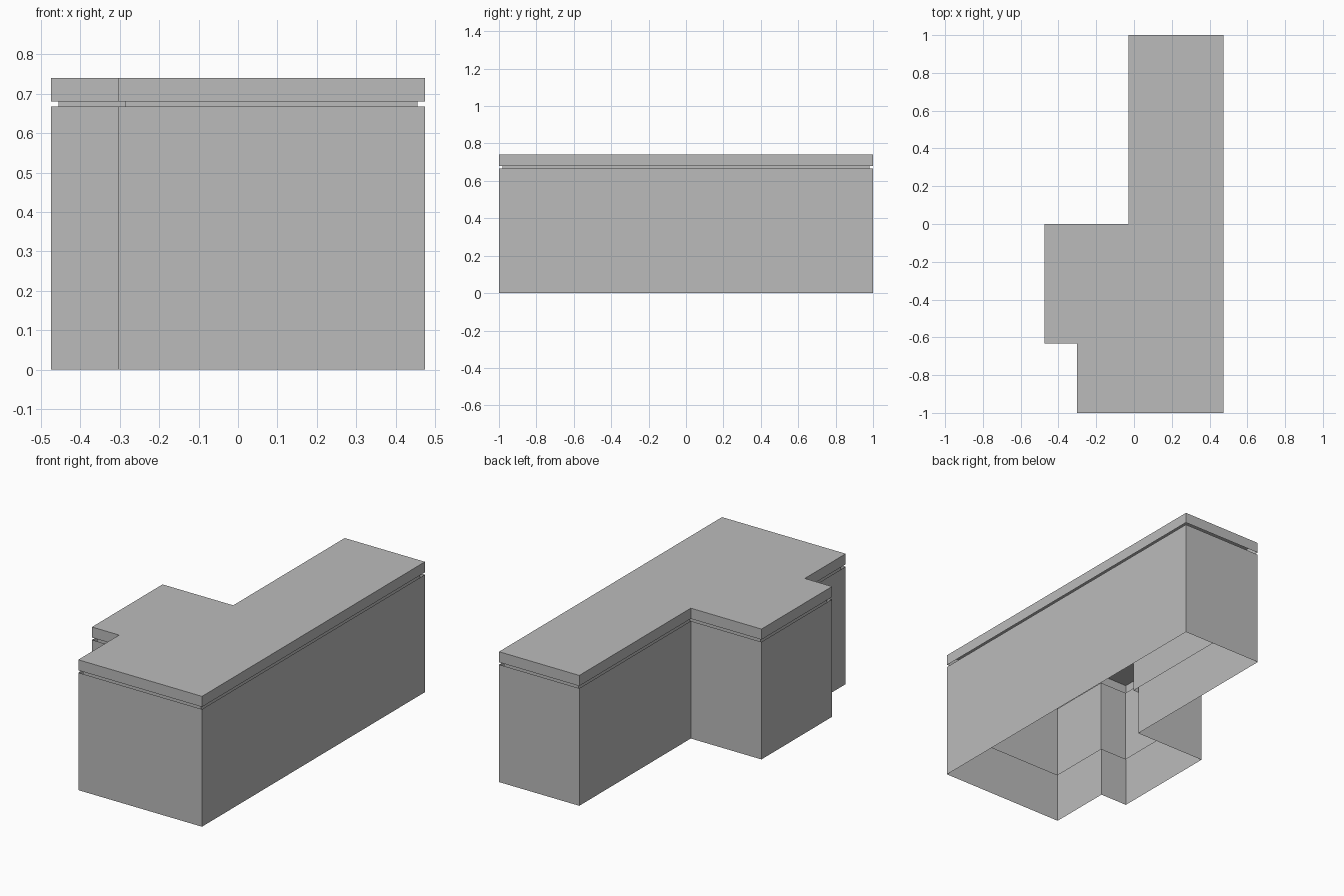
import bpy
import bmesh
from mathutils import Vector

cube = bpy.data.objects.get("Cube")
if cube:
    bpy.data.objects.remove(cube, do_unlink=True)

grey = bpy.data.materials.new("plain grey")
grey.use_nodes = True
COLOUR = (0.5, 0.5, 0.5, 1)
grey.diffuse_color = COLOUR
grey.node_tree.nodes["Principled BSDF"].inputs["Base Color"].default_value = COLOUR

# Stepped footprint, counter-clockwise
HALF = 0.474
FOOTPRINT = [Vector(p) for p in (
    (-0.303, -1), (HALF, -1), (HALF, 1), (-0.03, 1),
    (-0.03, 0), (-HALF, 0), (-HALF, -0.633), (-0.303, -0.633))]


def inset(points, d):
    """Move every side of a right-angled outline inwards by d."""
    result = []
    for i, p in enumerate(points):
        a = (p - points[i - 1]).normalized()
        b = (points[(i + 1) % len(points)] - p).normalized()
        result.append(p + d * (Vector((-a.y, a.x)) + Vector((-b.y, b.x))))
    return result


def shell(name, outline, bottom, top, capped=False):
    """Raise an outline into thin upright walls, with an optional top."""
    bm = bmesh.new()
    low = [bm.verts.new((p.x, p.y, bottom)) for p in outline]
    high = [bm.verts.new((p.x, p.y, top)) for p in outline]
    for i in range(len(outline)):
        j = (i + 1) % len(outline)
        bm.faces.new((low[i], low[j], high[j], high[i]))
    if capped:
        bm.faces.new(high)
    mesh = bpy.data.meshes.new(name)
    bm.to_mesh(mesh)
    bm.free()
    mesh.materials.append(grey)
    obj = bpy.data.objects.new(name, mesh)
    bpy.context.collection.objects.link(obj)
    return obj


# Outer walls, recessed inner sleeve showing as a groove, and hollow lid
shell("outer_walls", FOOTPRINT, 0, 0.667)
shell("inner_sleeve", inset(FOOTPRINT, 0.018), 0.267, 0.68)
shell("lid", FOOTPRINT, 0.68, 0.74, capped=True)
